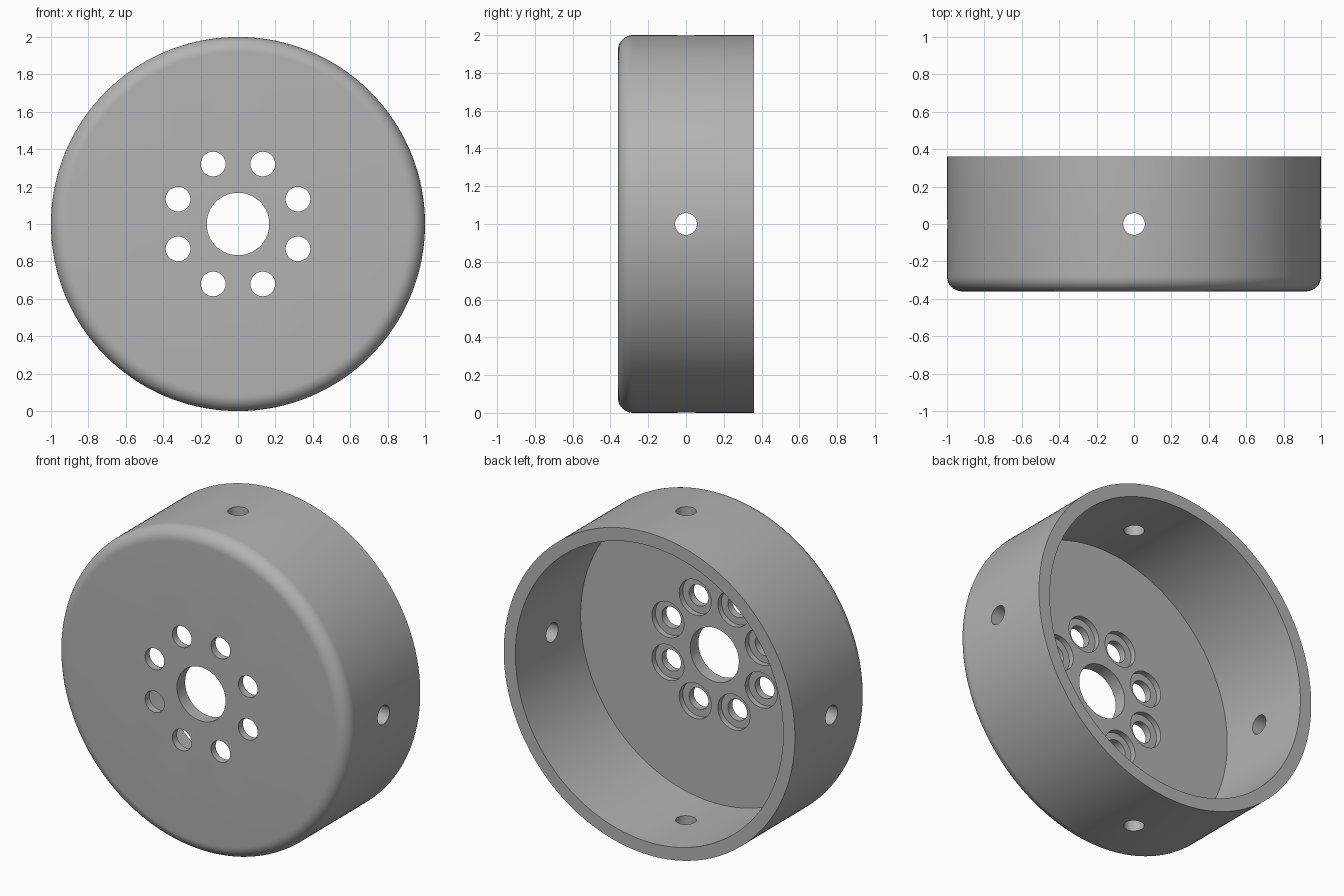
import bpy, bmesh
from math import pi, cos, sin, radians
from mathutils import Matrix, Vector

if "Cube" in bpy.data.objects:
    bpy.data.objects.remove(bpy.data.objects["Cube"])

SEGMENTS = 160
HALF_DEPTH, WALL, BORE = 0.36, 0.08, 0.167
CENTRE = Vector((0, 0, 1))
FLOOR = -HALF_DEPTH + WALL

# Material
grey = bpy.data.materials.new("plain grey")
grey.use_nodes = True
colour = (0.45, 0.45, 0.45, 1)
grey.diffuse_color = colour
grey.node_tree.nodes["Principled BSDF"].inputs["Base Color"].default_value = colour


def make_object(name, bm):
    bmesh.ops.recalc_face_normals(bm, faces=bm.faces)
    mesh = bpy.data.meshes.new(name)
    bm.to_mesh(mesh)
    bm.free()
    mesh.materials.append(grey)
    obj = bpy.data.objects.new(name, mesh)
    bpy.context.collection.objects.link(obj)
    return obj


def add_cylinder(bm, radius, start, end, sides=48):
    axis = end - start
    turn = axis.to_track_quat("Z", "Y").to_matrix().to_4x4()
    bmesh.ops.create_cone(bm, cap_ends=True, segments=sides, radius1=radius,
                          radius2=radius, depth=axis.length,
                          matrix=Matrix.Translation((start + end) / 2) @ turn)


# Cup: closed wall section spun about the y axis, with a rounded front edge
profile = [(BORE, FLOOR), (BORE, -HALF_DEPTH)]
for i in range(13):
    a = pi / 2 * i / 12
    profile.append((1 - WALL + WALL * sin(a), FLOOR - WALL * cos(a)))
profile += [(1, HALF_DEPTH), (1 - WALL, HALF_DEPTH), (1 - WALL, FLOOR)]

bm = bmesh.new()
rings = []
for s in range(SEGMENTS):
    a = 2 * pi * s / SEGMENTS
    rings.append([bm.verts.new((r * cos(a), y, 1 + r * sin(a))) for r, y in profile])
for s in range(SEGMENTS):
    here, after = rings[s], rings[(s + 1) % SEGMENTS]
    for i in range(len(profile)):
        j = (i + 1) % len(profile)
        bm.faces.new((here[i], here[j], after[j], after[i]))
cup = make_object("wheel_cup", bm)

# Cutters: bolt holes, their counterbores, and radial holes in the wall
bolts, recesses, radials = bmesh.new(), bmesh.new(), bmesh.new()
for k in range(8):
    a = radians(22.5 + 45 * k)
    spot = CENTRE + Vector((cos(a), 0, sin(a))) * 0.347
    add_cylinder(bolts, 0.066, spot + Vector((0, -0.5, 0)), spot)
    add_cylinder(recesses, 0.11, spot + Vector((0, FLOOR - 0.035, 0)), spot)
for k in range(4):
    a = pi / 2 * k
    out = Vector((round(cos(a)), 0, round(sin(a))))
    add_cylinder(radials, 0.058, CENTRE + out * 0.8, CENTRE + out * 1.1)

for name, cutter_bm in (("bolt_hole_cutter", bolts),
                        ("counterbore_cutter", recesses),
                        ("radial_hole_cutter", radials)):
    cutter = make_object(name, cutter_bm)
    cutter.hide_render = True
    cutter.hide_viewport = True
    cut = cup.modifiers.new(name, "BOOLEAN")
    cut.operation = "DIFFERENCE"
    cut.solver = "EXACT"
    cut.object = cutter

# Bake the cuts, drop the cutters, smooth the curved faces
bpy.context.view_layer.update()
baked = bpy.data.meshes.new_from_object(
    cup.evaluated_get(bpy.context.evaluated_depsgraph_get()))
cup.modifiers.clear()
cup.data = baked
for obj in [o for o in bpy.data.objects if o.name.endswith("_cutter")]:
    bpy.data.objects.remove(obj)
bpy.ops.object.select_all(action="DESELECT")
cup.select_set(True)
bpy.context.view_layer.objects.active = cup
bpy.ops.object.shade_smooth_by_angle(angle=radians(30))
